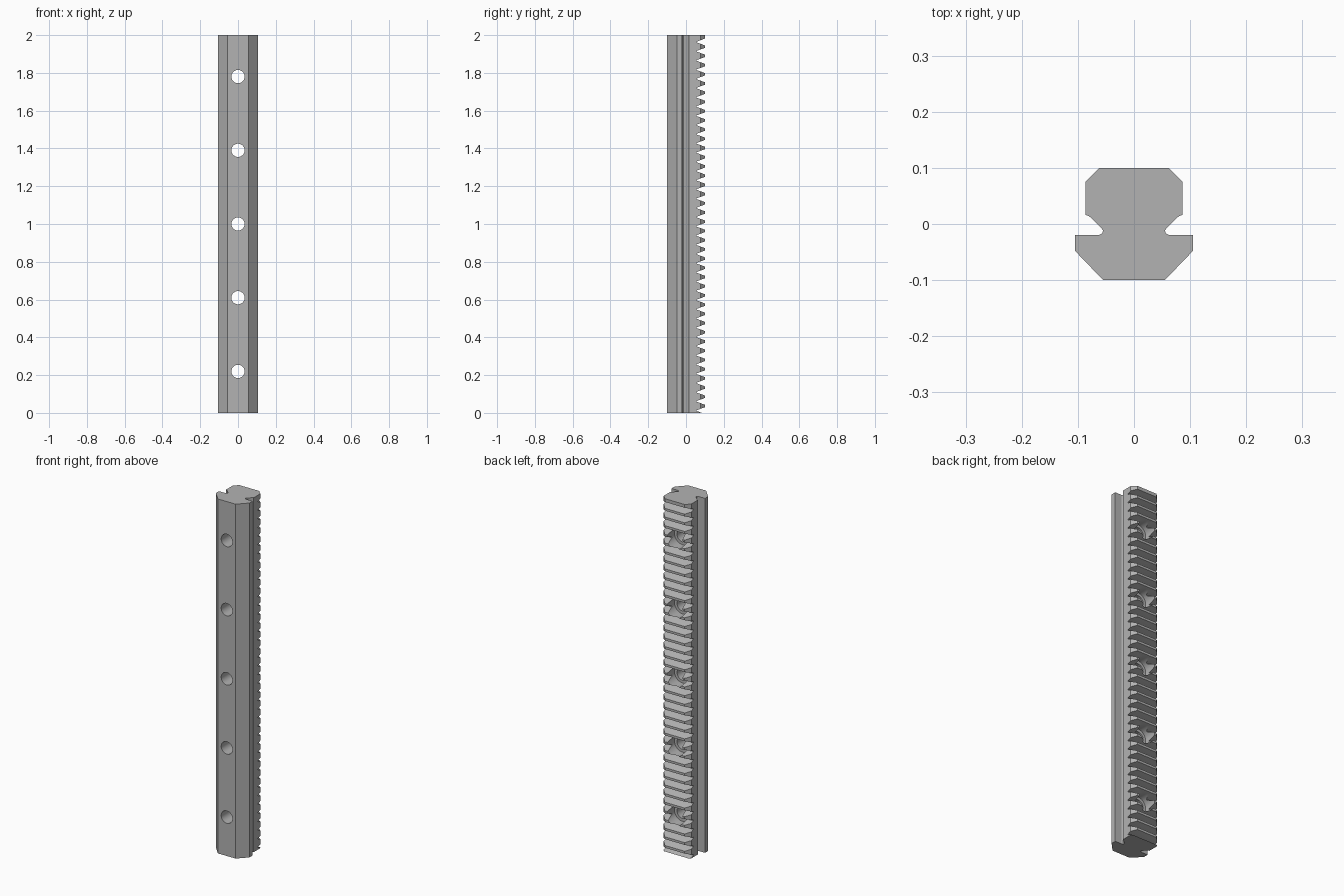
import bpy, bmesh, math
from mathutils import Matrix, Vector

cube = bpy.data.objects.get("Cube")
if cube:
    bpy.data.objects.remove(cube)

LENGTH = 2.0
TEETH = 41
PITCH = LENGTH / TEETH
PITCH_LINE = 0.0845
HOLE_STEP = 8 * PITCH

steel = bpy.data.materials.new("steel grey")
steel.use_nodes = True
grey = (0.45, 0.45, 0.45, 1)
steel.diffuse_color = grey
steel.node_tree.nodes["Principled BSDF"].inputs["Base Color"].default_value = grey


def make_object(name, bm):
    bmesh.ops.recalc_face_normals(bm, faces=bm.faces)
    mesh = bpy.data.meshes.new(name)
    bm.to_mesh(mesh)
    bm.free()
    mesh.materials.append(steel)
    obj = bpy.data.objects.new(name, mesh)
    bpy.context.collection.objects.link(obj)
    return obj


def add_prism(bm, points, direction):
    face = bm.faces.new([bm.verts.new(p) for p in points])
    new = bmesh.ops.extrude_face_region(bm, geom=[face])["geom"]
    moved = [v for v in new if isinstance(v, bmesh.types.BMVert)]
    bmesh.ops.translate(bm, verts=moved, vec=Vector(direction))


def add_bore(bm, z, radius, y0, y1):
    place = Matrix.Translation((0, (y0 + y1) / 2, z)) @ Matrix.Rotation(math.pi / 2, 4, "X")
    bmesh.ops.create_cone(bm, cap_ends=True, segments=40, radius1=radius,
                          radius2=radius, depth=y1 - y0, matrix=place)


def cut(target, cutter):
    cutter.hide_render = True
    cutter.hide_viewport = True
    mod = target.modifiers.new(cutter.name, "BOOLEAN")
    mod.operation = "DIFFERENCE"
    mod.solver = "EXACT"
    mod.object = cutter


# Rail: mirrored cross-section with relief grooves
half = [(0.055, -0.1), (0.105, -0.048), (0.105, -0.02), (0.063, -0.02),
        (0.057, -0.017), (0.055, -0.012), (0.058, -0.007), (0.08, 0.014),
        (0.086, 0.016), (0.086, 0.076), (0.062, 0.1)]
outline = half + [(-x, y) for x, y in reversed(half)]
bm = bmesh.new()
add_prism(bm, [(x, y, 0) for x, y in outline], (0, 0, LENGTH))
rail = make_object("toothed_rail", bm)

# Tooth gaps: sloping flanks with a rounded root
root_radius, root_y = 0.007, 0.055
slope = math.tan(math.radians(20))
gap = []
for y in (0.12, root_y + root_radius * 0.8):
    gap.append((y, PITCH / 4 + (y - PITCH_LINE) * slope))
gap.append((root_y + 0.001, 0.0025))
gap += [(y, -w) for y, w in reversed(gap)]
bm = bmesh.new()
for i in range(TEETH):
    z = LENGTH - PITCH * (i + 0.75)
    add_prism(bm, [(-0.15, y, z + w) for y, w in gap], (0.3, 0, 0))
cut(rail, make_object("tooth_gap_cutter", bm))

# Bolt holes with counterbores from the toothed side
for name, radius, start in (("bolt_hole_cutter", 0.035, -0.15),
                            ("counterbore_cutter", 0.051, 0.03)):
    bm = bmesh.new()
    for i in range(-2, 3):
        add_bore(bm, LENGTH / 2 + i * HOLE_STEP, radius, start, 0.15)
    cut(rail, make_object(name, bm))

# Smooth the bores and keep the machined edges crisp
bpy.ops.object.select_all(action="DESELECT")
bpy.context.view_layer.objects.active = rail
rail.select_set(True)
for mod in list(rail.modifiers):
    bpy.ops.object.modifier_apply(modifier=mod.name)
bpy.ops.object.shade_smooth_by_angle(angle=math.radians(25))
